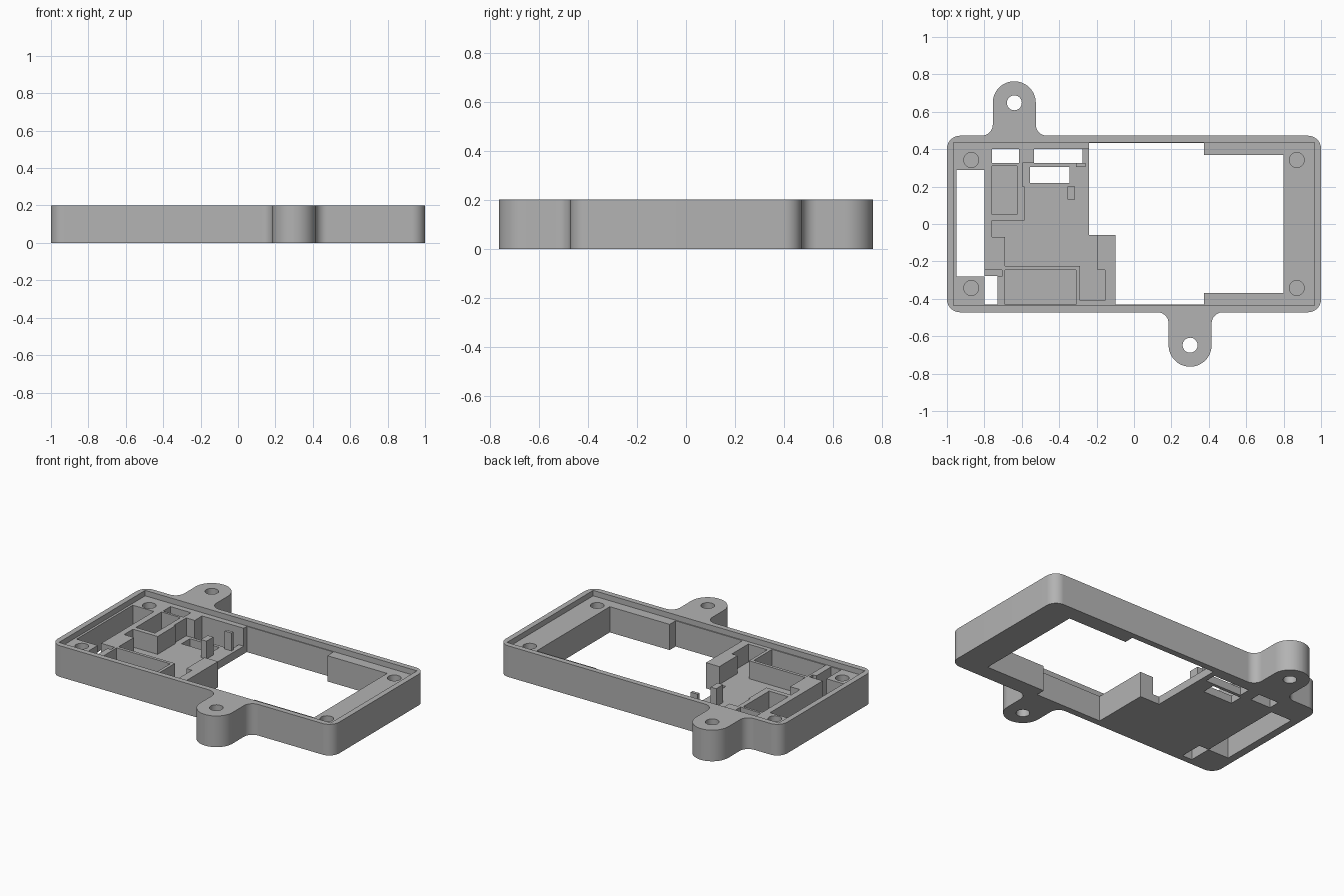
import bpy, bmesh, math
from mathutils import Vector

cube = bpy.data.objects.get("Cube")
if cube:
    bpy.data.objects.remove(cube, do_unlink=True)

HEIGHT, LEDGE, FLOOR = 0.2, 0.165, 0.05
THROUGH, ABOVE = -0.1, 0.3

grey = bpy.data.materials.new("Plain grey")
grey.use_nodes = True
grey.diffuse_color = (0.45, 0.45, 0.45, 1)
grey.node_tree.nodes["Principled BSDF"].inputs["Base Color"].default_value = (0.45, 0.45, 0.45, 1)


def prism(name, outline, z0, z1):
    """Extrude a flat outline from z0 up to z1."""
    bm = bmesh.new()
    face = bm.faces.new([bm.verts.new((x, y, z0)) for x, y in outline])
    ext = bmesh.ops.extrude_face_region(bm, geom=[face])["geom"]
    moved = [v for v in ext if isinstance(v, bmesh.types.BMVert)]
    bmesh.ops.translate(bm, verts=moved, vec=(0, 0, z1 - z0))
    bmesh.ops.recalc_face_normals(bm, faces=bm.faces)
    mesh = bpy.data.meshes.new(name)
    bm.to_mesh(mesh)
    bm.free()
    mesh.materials.append(grey)
    obj = bpy.data.objects.new(name, mesh)
    bpy.context.collection.objects.link(obj)
    return obj


def rect(x0, x1, y0, y1):
    return [(x0, y0), (x1, y0), (x1, y1), (x0, y1)]


def circle(x, y, r, n=32):
    return [(x + r * math.cos(2 * math.pi * i / n), y + r * math.sin(2 * math.pi * i / n))
            for i in range(n)]


def rounded(corners, steps=12):
    """Round every right-angled corner (x, y, radius) of an outline."""
    out = []
    for i, (x, y, r) in enumerate(corners):
        p = Vector((x, y))
        before = (Vector(corners[i - 1][:2]) - p).normalized()
        after = (Vector(corners[(i + 1) % len(corners)][:2]) - p).normalized()
        c = p + r * (before + after)
        for s in range(steps + 1):
            t = s / steps * math.pi / 2
            out.append(tuple(c - r * (after * math.cos(t) + before * math.sin(t))))
    return out


# Outer case: rounded frame with two screw ears
W, D, EAR = 1.0, 0.472, 0.763


def ear(cx, side):
    a, b = cx - side * 0.115, cx + side * 0.115
    y, tip = side * D, side * EAR
    return [(b, y, 0.06), (b, tip, 0.1149), (a, tip, 0.1149), (a, y, 0.06)]


outline = [(-W, -D, 0.07), *ear(0.3, -1), (W, -D, 0.07),
           (W, D, 0.07), *ear(-0.64, 1), (-W, D, 0.07)]
case = prism("case_frame", rounded(outline), 0, HEIGHT)

# Display opening, right through
opening = [(-0.24, -0.06), (-0.1, -0.06), (-0.1, -0.43), (0.375, -0.43), (0.375, -0.37),
           (0.8, -0.37), (0.8, 0.37), (0.375, 0.37), (0.375, 0.432), (-0.24, 0.432)]

# Circuit cavity with stepped sides, down to the floor
cavity = [(-0.76, 0.02), (-0.76, -0.07), (-0.69, -0.07), (-0.69, -0.225), (-0.29, -0.225),
          (-0.29, -0.41), (-0.155, -0.41), (-0.155, -0.245), (-0.195, -0.245), (-0.195, -0.06),
          (-0.195, 0.4), (-0.535, 0.4), (-0.535, 0.325), (-0.595, 0.325), (-0.595, 0.2),
          (-0.585, 0.2), (-0.585, 0.02)]

cuts = [
    ("lid_recess", rect(-0.965, 0.965, -0.437, 0.437), LEDGE),
    ("opening", opening, THROUGH),
    ("cavity", cavity, FLOOR),
    ("lower_pocket", rect(-0.69, -0.31, -0.43, -0.245), FLOOR),
    ("upper_pocket", rect(-0.76, -0.625, 0.05, 0.31), FLOOR),
    ("notch", rect(-0.81, -0.705, -0.28, -0.245), FLOOR),
    ("side_slot", rect(-0.95, -0.8, -0.28, 0.29), THROUGH),
    ("corner_slot", rect(-0.8, -0.73, -0.43, -0.279), THROUGH),
    ("port_hole_1", rect(-0.76, -0.615, 0.325, 0.4), THROUGH),
    ("port_hole_2", rect(-0.535, -0.275, 0.325, 0.4), THROUGH),
    ("port_hole_3", rect(-0.555, -0.345, 0.22, 0.305), THROUGH),
    ("ear_hole_1", circle(0.3, -0.648, 0.04), THROUGH),
    ("ear_hole_2", circle(-0.64, 0.648, 0.04), THROUGH),
]
cuts += [("screw_hole", circle(x, y, 0.04), FLOOR) for x in (-0.87, 0.87) for y in (-0.342, 0.342)]

cutters = []
for name, shape, bottom in cuts:
    cutter = prism(name + "_cutter", shape, bottom, ABOVE)
    cutter.hide_render = True
    cutters.append(cutter)
    mod = case.modifiers.new(name, "BOOLEAN")
    mod.operation, mod.solver, mod.object = "DIFFERENCE", "EXACT", cutter

# Apply the cuts and drop the helpers
bpy.context.view_layer.update()
graph = bpy.context.evaluated_depsgraph_get()
done = bpy.data.meshes.new_from_object(case.evaluated_get(graph))
case.modifiers.clear()
case.data = done
for cutter in cutters:
    bpy.data.objects.remove(cutter, do_unlink=True)

# Free-standing support posts on the floor
prism("support_post", rect(-0.355, -0.315, 0.13, 0.2), FLOOR - 0.01, LEDGE)
prism("port_post", rect(-0.31, -0.26, 0.305, 0.325), FLOOR - 0.01, LEDGE)

# Smooth the round walls, keep the edges crisp
bpy.ops.object.select_all(action="DESELECT")
case.select_set(True)
bpy.context.view_layer.objects.active = case
bpy.ops.object.shade_smooth_by_angle(angle=math.radians(30))
